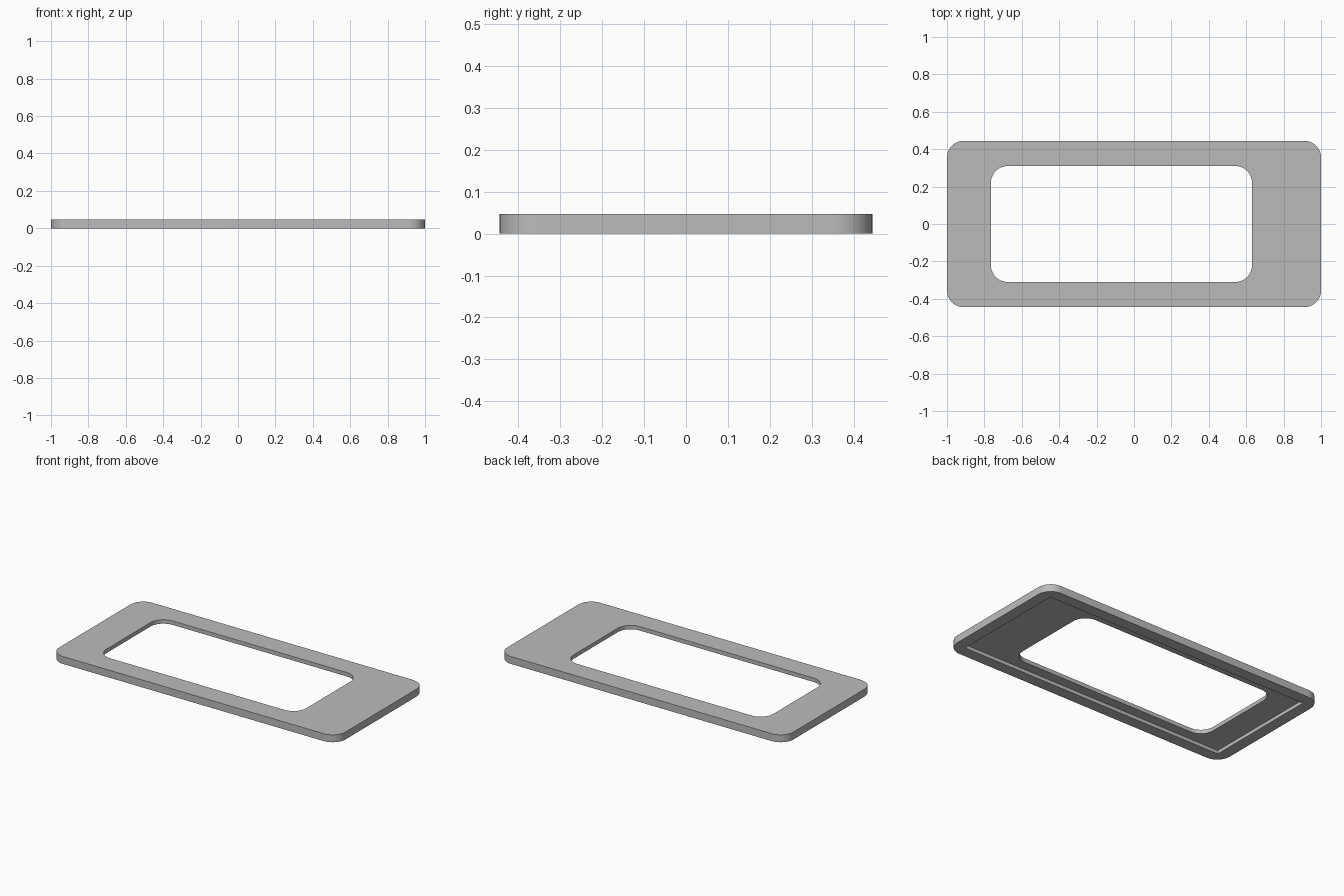
import bpy, bmesh
from math import pi, cos, sin

if "Cube" in bpy.data.objects:
    bpy.data.objects.remove(bpy.data.objects["Cube"], do_unlink=True)

LENGTH, WIDTH, HEIGHT = 2.0, 0.89, 0.047
RIM, RECESS = 0.072, 0.022

grey = bpy.data.materials.new("plain grey")
grey.use_nodes = True
grey.diffuse_color = (0.5, 0.5, 0.5, 1)
grey.node_tree.nodes["Principled BSDF"].inputs["Base Color"].default_value = (0.5, 0.5, 0.5, 1)


def slab(name, cx, length, width, radius, z0, z1, steps=12):
    """Upright prism with a rounded rectangle outline."""
    bm = bmesh.new()
    corners = [(1, 1), (-1, 1), (-1, -1), (1, -1)]
    ring = []
    for i, (sx, sy) in enumerate(corners):
        px = cx + sx * (length / 2 - radius)
        py = sy * (width / 2 - radius)
        count = steps if radius else 0
        for k in range(count + 1):
            a = pi / 2 * (i + k / max(count, 1))
            ring.append(bm.verts.new((px + radius * cos(a), py + radius * sin(a), z0)))
    base = bm.faces.new(ring)
    top = bmesh.ops.extrude_face_region(bm, geom=[base])["geom"]
    bmesh.ops.translate(bm, vec=(0, 0, z1 - z0),
                        verts=[v for v in top if isinstance(v, bmesh.types.BMVert)])
    bmesh.ops.recalc_face_normals(bm, faces=bm.faces)
    mesh = bpy.data.meshes.new(name)
    bm.to_mesh(mesh)
    bm.free()
    mesh.materials.append(grey)
    obj = bpy.data.objects.new(name, mesh)
    bpy.context.collection.objects.link(obj)
    return obj


# Rounded cover plate
frame = slab("frame_plate", 0, LENGTH, WIDTH, 0.09, 0, HEIGHT)

# Off-centre window, and the square-cornered recess underneath
cutters = [
    slab("window_cutter", -0.067, 1.396, 0.62, 0.09, -0.1, 0.2),
    slab("recess_cutter", 0, LENGTH - 2 * RIM, WIDTH - 2 * RIM, 0, -0.1, RECESS),
]
bpy.context.view_layer.objects.active = frame
for cutter in cutters:
    mod = frame.modifiers.new(cutter.name, "BOOLEAN")
    mod.operation = "DIFFERENCE"
    mod.solver = "EXACT"
    mod.object = cutter
    bpy.ops.object.modifier_apply(modifier=mod.name)
for cutter in cutters:
    bpy.data.objects.remove(cutter, do_unlink=True)

# Smooth corners with crisp edges
bpy.ops.object.select_all(action="DESELECT")
frame.select_set(True)
bpy.ops.object.shade_smooth_by_angle(angle=pi / 6)
